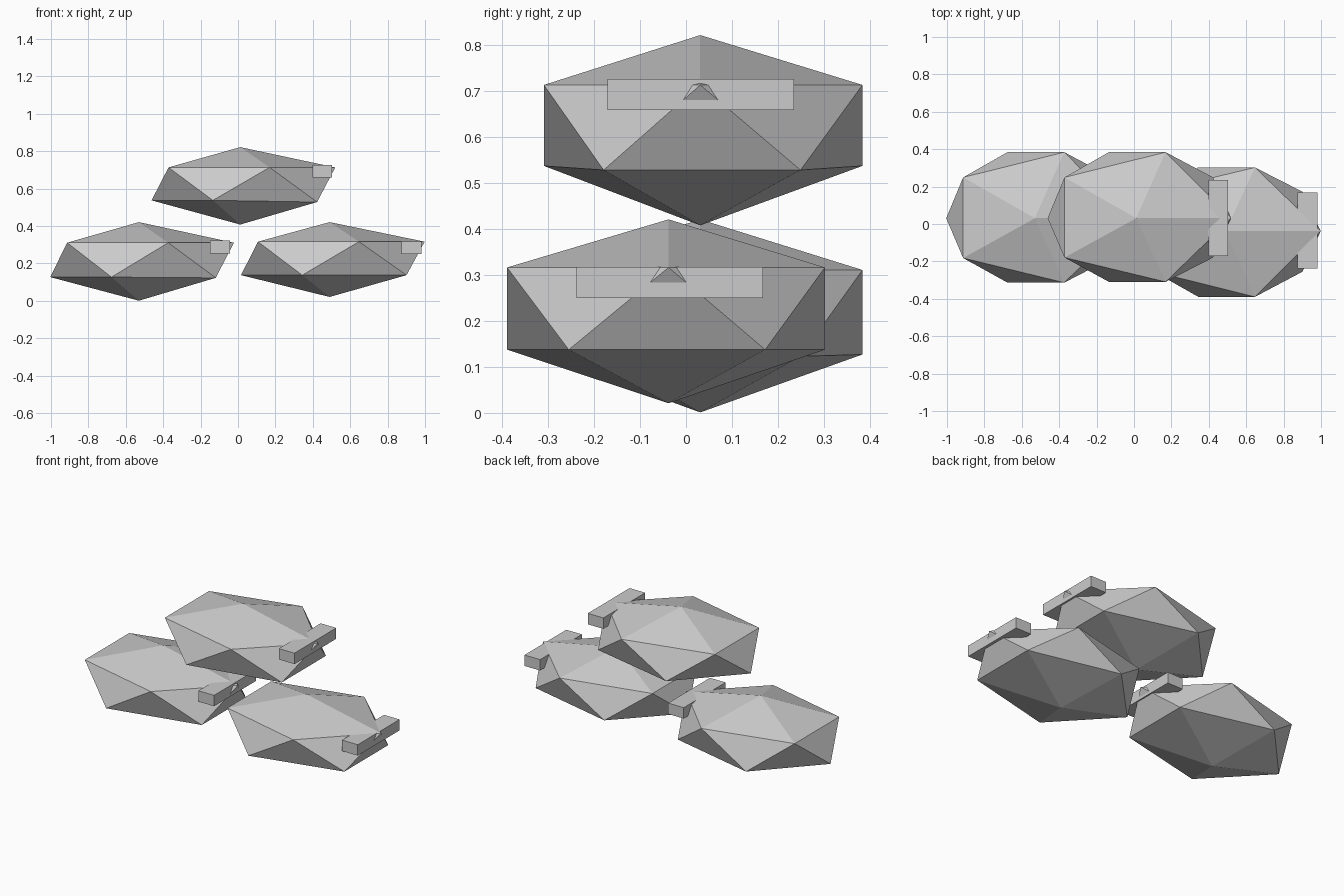
import bpy
import bmesh
from mathutils import Vector

default = bpy.data.objects.get("Cube")
if default:
    bpy.data.objects.remove(default, do_unlink=True)

grey = bpy.data.materials.new("stone_grey")
grey.use_nodes = True
colour = (0.6, 0.6, 0.6, 1)
grey.diffuse_color = colour
grey.node_tree.nodes["Principled BSDF"].inputs["Base Color"].default_value = colour


def finish(name, bm, location):
    mesh = bpy.data.meshes.new(name)
    bm.to_mesh(mesh)
    bm.free()
    mesh.materials.append(grey)
    obj = bpy.data.objects.new(name, mesh)
    obj.location = location
    bpy.context.collection.objects.link(obj)
    return obj


def stone(name, centre, half_height, front, back, lift):
    """Flattened twenty-sided stone, stretched slightly towards +x."""
    bm = bmesh.new()
    bmesh.ops.create_icosphere(bm, subdivisions=1, radius=1)
    for v in bm.verts:
        ring = abs(v.co.z) < 0.9
        low_left = ring and v.co.z < 0 and v.co.x < 0
        v.co.x *= 0.568 if v.co.x > 0 else 0.53
        v.co.y *= back if v.co.y > 0 else front
        v.co.z *= half_height
        if ring:
            v.co.z += 0.006
        if low_left:
            v.co.z += lift
    return finish(name, bm, centre)


def bar(name, centre):
    """Small block set across the +x tip of a stone."""
    bm = bmesh.new()
    bmesh.ops.create_cube(bm, size=1)
    bmesh.ops.scale(bm, vec=Vector((0.106, 0.406, 0.067)), verts=bm.verts)
    return finish(name, bm, centre)


# Two lower stones side by side, one stacked above
stone("left_stone", (0.49, -0.038, 0.221), 0.2, 0.413, 0.4, 0)
stone("right_stone", (-0.53, 0.031, 0.211), 0.21, 0.405, 0.415, 0.004)
stone("top_stone", (0.012, 0.031, 0.615), 0.207, 0.4, 0.415, 0.009)

# Crossbars
bar("left_bar", (0.927, -0.035, 0.284))
bar("right_bar", (-0.096, 0.032, 0.288))
bar("top_bar", (0.45, 0.032, 0.693))
